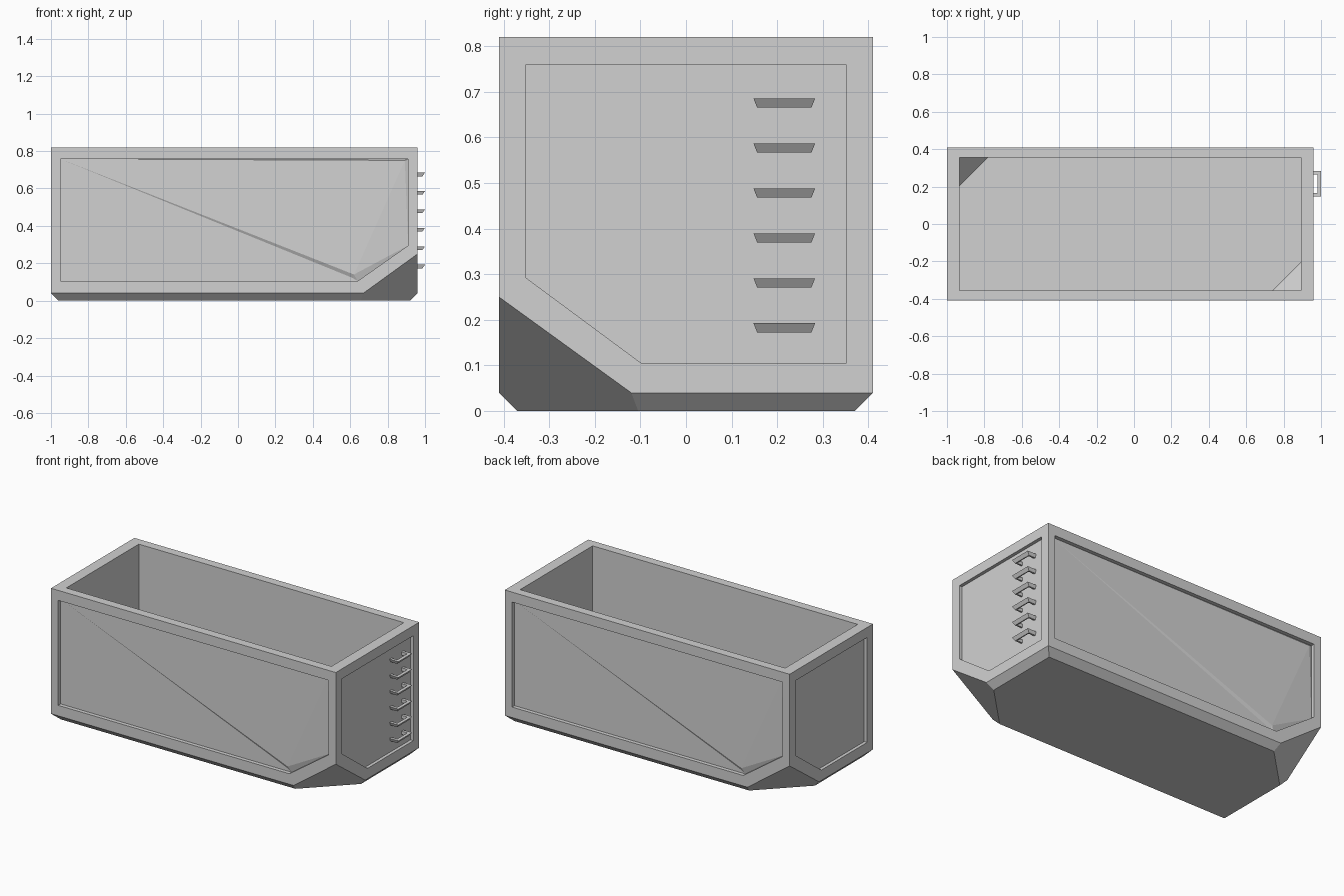
import bpy
import bmesh
import math
from mathutils import Vector, Matrix

cube = bpy.data.objects.get("Cube")
if cube:
    bpy.data.objects.remove(cube, do_unlink=True)

CENTRE_X = -0.02
HALF_X, HALF_Y, HEIGHT = 0.98, 0.41, 0.82
CHAMFER = 0.04
HALF_TURN = Matrix.Rotation(math.pi, 4, "Z")

grey = bpy.data.materials.new("painted_steel_grey")
grey.use_nodes = True
COLOUR = (0.64, 0.64, 0.64, 1)
grey.diffuse_color = COLOUR
grey.node_tree.nodes["Principled BSDF"].inputs["Base Color"].default_value = COLOUR


def finish(name, bm, fix_normals=True):
    if fix_normals:
        bmesh.ops.recalc_face_normals(bm, faces=bm.faces[:])
    mesh = bpy.data.meshes.new(name)
    bm.to_mesh(mesh)
    bm.free()
    mesh.materials.append(grey)
    obj = bpy.data.objects.new(name, mesh)
    obj.location.x = CENTRE_X
    bpy.context.scene.collection.objects.link(obj)
    return obj


def cut_block(name, hx, hy, z0, z1, planes):
    """Box trimmed by (point, outward normal) planes."""
    bm = bmesh.new()
    bmesh.ops.create_cube(bm, size=2)
    for v in bm.verts:
        v.co = (v.co.x * hx, v.co.y * hy, z0 if v.co.z < 0 else z1)
    for point, normal in planes:
        geom = bm.verts[:] + bm.edges[:] + bm.faces[:]
        bmesh.ops.bisect_plane(bm, geom=geom, plane_co=point,
                               plane_no=normal, clear_outer=True)
        bmesh.ops.holes_fill(bm, edges=bm.edges[:])
    return finish(name, bm)


def corner_planes(reach):
    """Sloping cuts across two opposite lower corners."""
    slope = 0.29 / 0.21
    return [(Vector((s * reach, 0, CHAMFER)), Vector((s, -s, -slope)))
            for s in (1, -1)]


def prism(name, outline, to_3d, near, far, turn):
    """Extrude a flat outline between two depths."""
    bm = bmesh.new()
    rings = [[bm.verts.new(turn @ to_3d(a, b, d)) for a, b in outline]
             for d in (near, far)]
    bm.faces.new(rings[0])
    bm.faces.new(rings[1])
    n = len(outline)
    for i in range(n):
        j = (i + 1) % n
        bm.faces.new((rings[0][i], rings[0][j], rings[1][j], rings[1][i]))
    return finish(name, bm)


def subtract(target, cutter):
    cutter.hide_render = True
    mod = target.modifiers.new("cut", "BOOLEAN")
    mod.operation = "DIFFERENCE"
    mod.solver = "EXACT"
    mod.object = cutter
    bpy.context.view_layer.objects.active = target
    bpy.ops.object.modifier_apply(modifier=mod.name)
    bpy.data.objects.remove(cutter, do_unlink=True)


def on_front(a, b, depth):
    return Vector((a, depth - HALF_Y, b))


def on_end(a, b, depth):
    return Vector((HALF_X - depth, a, b))


# Outer shell with chamfered base and two sliced corners
base_planes = []
for s in (1, -1):
    base_planes.append((Vector((s * HALF_X, 0, CHAMFER)), Vector((s, 0, -1))))
    base_planes.append((Vector((0, s * HALF_Y, CHAMFER)), Vector((0, s, -1))))
body = cut_block("container_body", HALF_X, HALF_Y, 0, HEIGHT,
                 base_planes + corner_planes(1.10))

# Open interior
subtract(body, cut_block("interior_cutter", 0.912, 0.356, 0.1, 1,
                         corner_planes(1.035)))

# Recessed panels on all four sides
side_outline = [(-0.93, 0.758), (-0.93, 0.105), (0.66, 0.105),
                (0.93, 0.295), (0.93, 0.758)]
end_outline = [(0.352, 0.758), (0.352, 0.105), (-0.098, 0.105),
               (-0.352, 0.293), (-0.352, 0.758)]
for turn in (Matrix.Identity(4), HALF_TURN):
    subtract(body, prism("side_cutter", side_outline, on_front, -0.1, 0.032, turn))
    subtract(body, prism("end_cutter", end_outline, on_end, -0.1, 0.02, turn))

# Creased sheet in each long side: a raised triangle and its folds
for name, turn in (("front_creased_panel", Matrix.Identity(4)),
                   ("back_creased_panel", HALF_TURN)):
    bm = bmesh.new()
    points = [(a, b, 0.024) for a, b in side_outline]
    points += [(0.64, 0.14, 0.013), (0.632, 0.122, 0.024), (0.912, 0.75, 0.018)]
    tl, bl, bottom, right, tr, tip, foot, top = [
        bm.verts.new(turn @ on_front(*p)) for p in points]
    for face in ((tl, bl, bottom, foot), (tl, foot, tip), (tip, foot, bottom),
                 (tip, bottom, right), (tip, right, top), (top, right, tr),
                 (tl, tip, top), (tl, top, tr)):
        bm.faces.new(face)
    finish(name, bm, fix_normals=False)


def tapered_bar(bm, x0, x1, y0, y1, z, taper):
    """Bar whose underside is drawn in by (x0, x1, y0, y1) amounts."""
    tx0, tx1, ty0, ty1 = taper
    verts = bmesh.ops.create_cube(bm, size=1)["verts"]
    for v in verts:
        low = v.co.z < 0
        x = x1 - low * tx1 if v.co.x > 0 else x0 + low * tx0
        y = y1 - low * ty1 if v.co.y > 0 else y0 + low * ty0
        v.co = (x, y, z - 0.02 if low else z)


# Ladder rungs on the end with the slanted undersides
for i in range(6):
    bm = bmesh.new()
    z = 0.685 - i * 0.0985
    inner, outer = 0.955, 1.02
    tapered_bar(bm, outer - 0.02, outer, 0.148, 0.283, z, (0, 0.014, 0.008, 0.008))
    tapered_bar(bm, inner, outer - 0.015, 0.148, 0.166, z, (0, 0, 0.008, 0))
    tapered_bar(bm, inner, outer - 0.015, 0.265, 0.283, z, (0, 0, 0, 0.008))
    finish("ladder_rung_%d" % (i + 1), bm)
